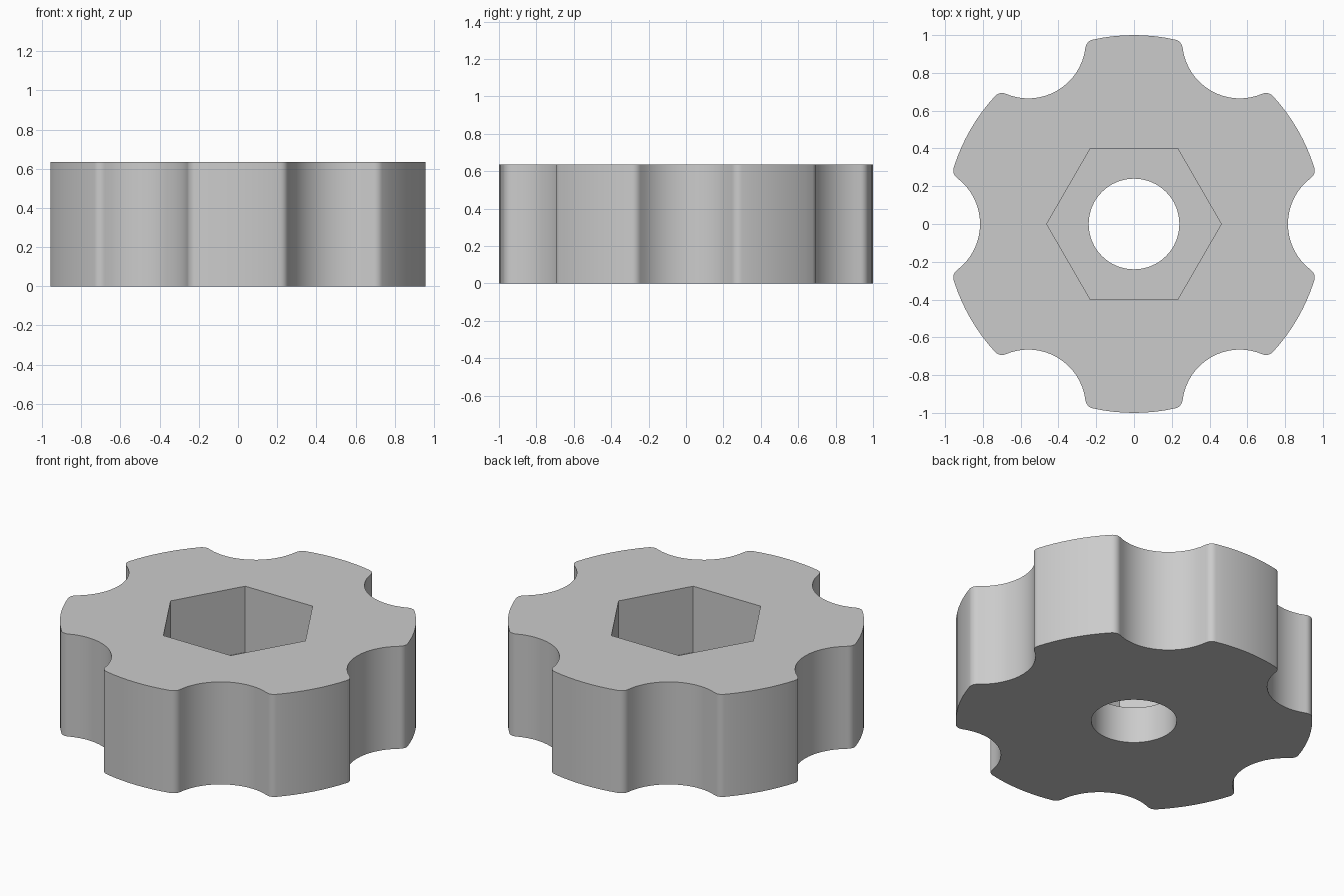
import bpy, bmesh
from math import cos, sin, pi, radians, atan2, acos, degrees

cube = bpy.data.objects.get("Cube")
if cube:
    bpy.data.objects.remove(cube, do_unlink=True)

HEIGHT, POCKET_FLOOR = 0.635, 0.225
SCALLOPS = 6
SCALLOP_AT, SCALLOP_R, CORNER_R = 1.12, 0.305, 0.05
HOLE_R, HEX_R = 0.24, 0.462


def arc(cx, cy, r, start, end, steps):
    """Points along an arc, both ends included; angles in radians."""
    angles = [start + (end - start) * i / steps for i in range(steps + 1)]
    return [(cx + r * cos(a), cy + r * sin(a)) for a in angles]


def knob_outline():
    # Corner rounding touches both the rim circle and the scallop circle
    d, s = 1 - CORNER_R, SCALLOP_R + CORNER_R
    t = acos((d * d + SCALLOP_AT ** 2 - s * s) / (2 * d * SCALLOP_AT))
    fx, fy = d * cos(t), d * sin(t)
    a = atan2(fy, fx - SCALLOP_AT)
    half = arc(SCALLOP_AT, 0, SCALLOP_R, pi, a, 8)
    half += arc(fx, fy, CORNER_R, a - pi, t, 6)[1:]
    half += arc(0, 0, 1, t, pi / SCALLOPS, 4)[1:]
    # Mirror the half sector, then repeat it around the centre
    sector = [(x, -y) for x, y in half[-2:0:-1]] + half
    points = []
    for k in range(SCALLOPS):
        c, n = cos(2 * pi * k / SCALLOPS), sin(2 * pi * k / SCALLOPS)
        points += [(x * c - y * n, x * n + y * c) for x, y in sector]
    return points


def add_loop(bm, points, z):
    verts = [bm.verts.new((x, y, z)) for x, y in points]
    return verts, [bm.edges.new((v, verts[i - 1])) for i, v in enumerate(verts)]


def wall(bm, low, high):
    for i in range(len(low)):
        bm.faces.new((low[i - 1], low[i], high[i], high[i - 1]))


bm = bmesh.new()
outline = knob_outline()
hexagon = arc(0, 0, HEX_R, 0, 2 * pi, 6)[:-1]
circle = arc(0, 0, HOLE_R, 0, 2 * pi, 64)[:-1]

rim_low, rim_low_e = add_loop(bm, outline, 0)
rim_top, rim_top_e = add_loop(bm, outline, HEIGHT)
hex_low, hex_low_e = add_loop(bm, hexagon, POCKET_FLOOR)
hex_top, hex_top_e = add_loop(bm, hexagon, HEIGHT)
hole_low, hole_low_e = add_loop(bm, circle, 0)
hole_top, hole_top_e = add_loop(bm, circle, POCKET_FLOOR)

# Flat rings: top face, pocket floor, underside
for edges, up in ((rim_top_e + hex_top_e, 1),
                  (hex_low_e + hole_top_e, 1),
                  (rim_low_e + hole_low_e, -1)):
    bmesh.ops.triangle_fill(bm, edges=edges, use_beauty=True, normal=(0, 0, up))

# Upright walls: grip, hexagonal pocket, through hole
wall(bm, rim_low, rim_top)
wall(bm, hex_low, hex_top)
wall(bm, hole_low, hole_top)
bmesh.ops.recalc_face_normals(bm, faces=bm.faces[:])

mesh = bpy.data.meshes.new("knob")
bm.to_mesh(mesh)
bm.free()
knob = bpy.data.objects.new("knob", mesh)
bpy.context.collection.objects.link(knob)

# Plain grey
grey = bpy.data.materials.new("grey")
grey.use_nodes = True
colour = (0.6, 0.6, 0.6, 1)
grey.diffuse_color = colour
grey.node_tree.nodes["Principled BSDF"].inputs["Base Color"].default_value = colour
mesh.materials.append(grey)

bpy.ops.object.select_all(action="DESELECT")
knob.select_set(True)
bpy.context.view_layer.objects.active = knob
bpy.ops.object.shade_smooth_by_angle(angle=radians(30))
